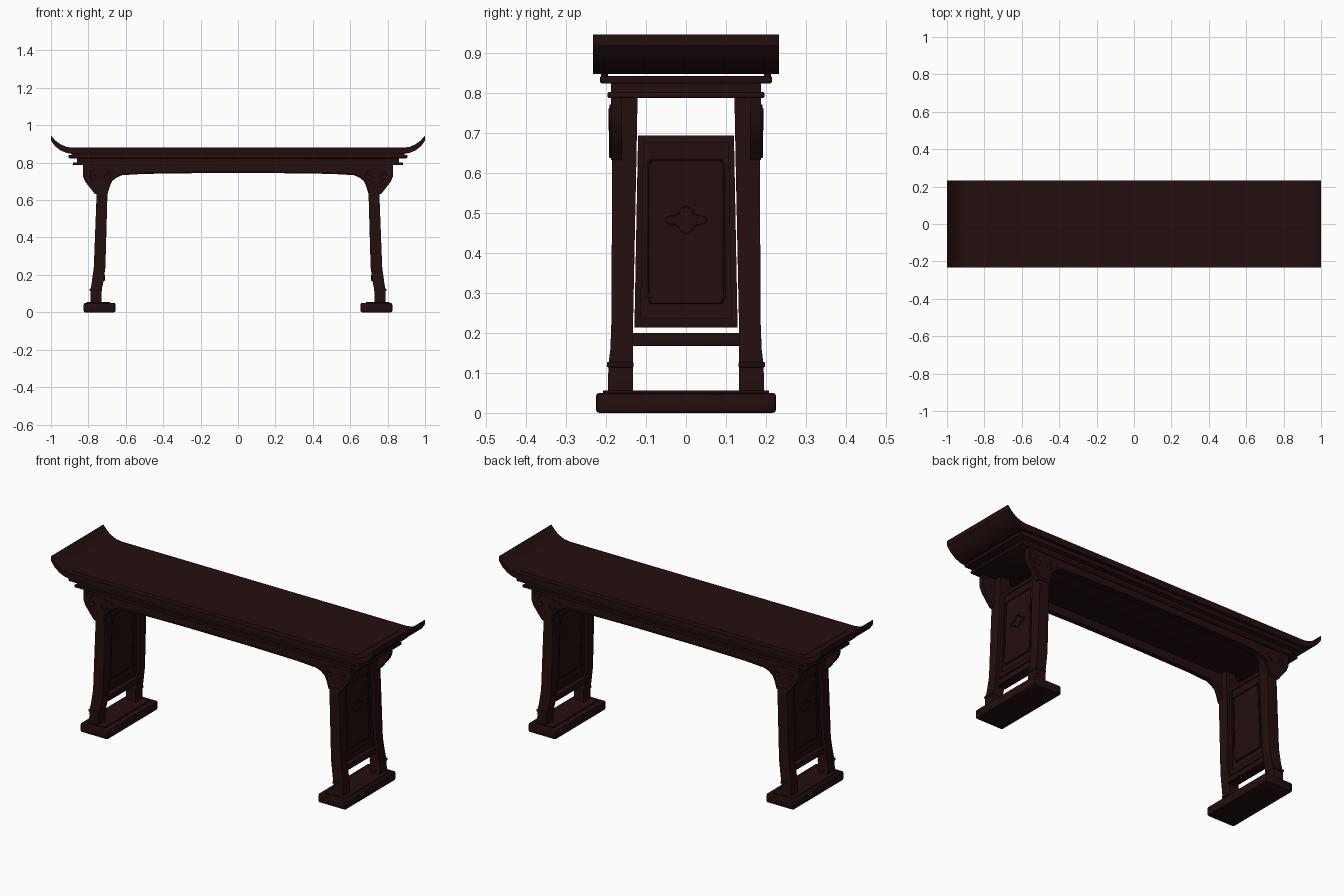
import bpy, bmesh, math
from mathutils import Vector

cube = bpy.data.objects.get("Cube")
if cube:
    bpy.data.objects.remove(cube)

wood = bpy.data.materials.new("dark red-brown wood")
wood.use_nodes = True
COLOUR = (0.017, 0.0046, 0.0044, 1)
wood.diffuse_color = COLOUR
wood.node_tree.nodes["Principled BSDF"].inputs["Base Color"].default_value = COLOUR


def finish(name, bm, bevel=0.0):
    """Turn a bmesh into a shaded, coloured object."""
    bmesh.ops.recalc_face_normals(bm, faces=bm.faces)
    if bevel:
        bmesh.ops.bevel(bm, geom=bm.edges[:], offset=bevel, segments=2,
                        profile=0.5, affect='EDGES')
    me = bpy.data.meshes.new(name)
    bm.to_mesh(me)
    bm.free()
    me.materials.append(wood)
    for p in me.polygons:
        p.use_smooth = True
    me.set_sharp_from_angle(angle=math.radians(30))
    ob = bpy.data.objects.new(name, me)
    bpy.context.collection.objects.link(ob)
    return ob


def loft(name, rings, bevel=0.0):
    """Skin a stack of point rings and cap both ends."""
    bm = bmesh.new()
    loops = [[bm.verts.new(p) for p in ring] for ring in rings]
    n = len(loops[0])
    for a, b in zip(loops, loops[1:]):
        for i in range(n):
            j = (i + 1) % n
            bm.faces.new((a[i], a[j], b[j], b[i]))
    bm.faces.new(loops[0])
    bm.faces.new(loops[-1])
    return finish(name, bm, bevel)


def rect(x0, x1, y0, y1, z):
    return [(x0, y0, z), (x1, y0, z), (x1, y1, z), (x0, y1, z)]


def block(name, x0, x1, y0, y1, z0, z1, bevel=0.0):
    return loft(name, [rect(x0, x1, y0, y1, z) for z in (z0, z1)], bevel)


def slab(name, outline, y0, y1):
    """Extrude an x-z outline along y."""
    return loft(name, [[(x, y, z) for x, z in outline] for y in (y0, y1)])


def bead(name, points, radius, closed=True):
    """Thin round moulding along a path, stored as a mesh."""
    cu = bpy.data.curves.new(name, 'CURVE')
    cu.dimensions = '3D'
    cu.bevel_depth = radius
    cu.bevel_resolution = 1
    sp = cu.splines.new('POLY')
    sp.points.add(len(points) - 1)
    for q, p in zip(sp.points, points):
        q.co = (*p, 1)
    sp.use_cyclic_u = closed
    tmp = bpy.data.objects.new(name + "_path", cu)
    bpy.context.collection.objects.link(tmp)
    bpy.context.view_layer.update()
    deps = bpy.context.evaluated_depsgraph_get()
    me = bpy.data.meshes.new_from_object(tmp.evaluated_get(deps))
    bpy.data.objects.remove(tmp)
    bm = bmesh.new()
    bm.from_mesh(me)
    bpy.data.meshes.remove(me)
    return finish(name, bm)


def mirrored(half):
    """Complete a right-hand outline with its reflection in x."""
    return half + [(-x, z) for x, z in reversed(half)]


# Tabletop with upswept ends
flare_top = [(.89, .88), (.92, .885), (.95, .899), (.975, .917), (1, .945)]
flare_under = [(1, .918), (.98, .89), (.95, .866), (.92, .853), (.89, .847)]
slab("tabletop", mirrored(flare_top + flare_under), -.232, .232)
block("tabletop_field", -.885, .885, -.205, .205, .878, .8815)

# Stepped mouldings below the top
for s in (-1, 1):
    block("top_spacer", -.89, .89, s * .195, s * .213, .838, .85)
block("upper_moulding", -.905, .905, -.215, .215, .823, .842, .005)
block("neck_moulding", -.86, .86, -.187, .187, .798, .825)
block("lower_moulding", -.882, .882, -.196, .196, .787, .802, .004)

# Shaped aprons, one front and one back
apron_half = [(.83, .79), (.83, .73), (.818, .70), (.795, .67), (.765, .632),
              (.70, .632), (.688, .67), (.675, .70), (.65, .72), (.62, .733),
              (.5, .74), (.2, .744)]
for s in (-1, 1):
    side = "front" if s < 0 else "back"
    slab(side + "_apron", mirrored(apron_half), s * .16, s * .188)
    # Beaded lower edge
    edge = [(x, s * .188, z + .006) for x, z in apron_half[5:]]
    edge += [(-x, y, z) for x, y, z in reversed(edge)]
    bead(side + "_apron_bead", edge, .004, closed=False)
    # Carved spandrels over the legs
    for m in (-1, 1):
        carved = [(.82, .77), (.82, .735), (.79, .69), (.755, .645), (.71, .645),
                  (.695, .69), (.67, .725), (.64, .745), (.70, .77)]
        slab(side + "_spandrel_carving", [(m * x, z) for x, z in carved],
             s * .18, s * .191)
        for flip in (-1, 1):
            scroll = []
            for i in range(22):
                t = i * .38
                r = .006 + .0032 * t
                scroll.append((m * (.738 + flip * (.034 + r * math.cos(t) * .8)),
                               s * .191, .728 + r * math.sin(t)))
            bead(side + "_spandrel_scroll", scroll, .003, closed=False)


def lean(z):
    """Centre line of the leg frames in x: narrower towards the top."""
    return .746 - .03 * z


# Leg frames at both ends
leg_rings = [  # z, x inner, x outer, y inner, y outer
    (.05, .73, .79, .133, .195), (.12, .729, .788, .133, .194),
    (.16, .72, .782, .133, .189), (.24, .709, .771, .132, .186),
    (.63, .698, .756, .124, .185), (.79, .693, .752, .121, .185)]

for m in (-1, 1):
    end = "left" if m > 0 else "right"

    block(end + "_foot", m * .655, m * .825, -.225, .225, 0, .05, .008)
    block(end + "_foot_cap", m * .685, m * .81, -.207, .207, .048, .056)

    for s in (-1, 1):
        name = end + ("_front_leg" if s < 0 else "_back_leg")
        loft(name, [rect(m * a, m * b, s * c, s * d, z)
                    for z, a, b, c, d in leg_rings])
        block(name + "_collar", m * .726, m * .793, s * .131, s * .198,
              .114, .127, .003)

    block(end + "_stretcher", m * .712, m * .765, -.135, .135, .167, .20, .003)

    # Framed end panel, following the lean of the legs
    def plank(name, z0, z1, y0, y1, half):
        """Leaning board; y limits are fractions of the tapered half width."""
        rings = []
        for z in (z0, z1):
            w = .133 - .019 * z
            c = m * lean(z)
            rings.append(rect(c - half, c + half, w * y0, w * y1, z))
        loft(end + name, rings)

    plank("_panel_board", .22, .69, -.99, .99, .009)
    plank("_panel_bottom_rail", .213, .236, -1, 1, .016)
    plank("_panel_top_rail", .674, .693, -1, 1, .016)
    for s in (-1, 1):
        plank("_panel_stile", .23, .68, s * .88, s, .016)
    plank("_panel_field", .275, .63, -.73, .73, .012)

    # Moulded rectangle with stepped corners, on both faces
    for face in (-1, 1):
        quarter = [(.097, .16), (.09, .168), (.088, .178)]
        corner = quarter + [(-y, z) for y, z in reversed(quarter)]
        ring = corner + [(-y, -z) for y, z in corner]
        pts = [(m * lean(.453 + z) + face * .011, y, .453 + z) for y, z in ring]
        bead(end + "_panel_moulding", pts, .005)

    # Four-lobed ornament on the outer face
    lobes = []
    for i in range(48):
        t = math.tau * i / 48
        k = 1 + .25 * math.cos(4 * t)
        z = .483 + .027 * k * math.sin(t)
        lobes.append((m * (lean(z) + .0125), .041 * k * math.cos(t), z))
    bead(end + "_panel_ornament", lobes, .004)
